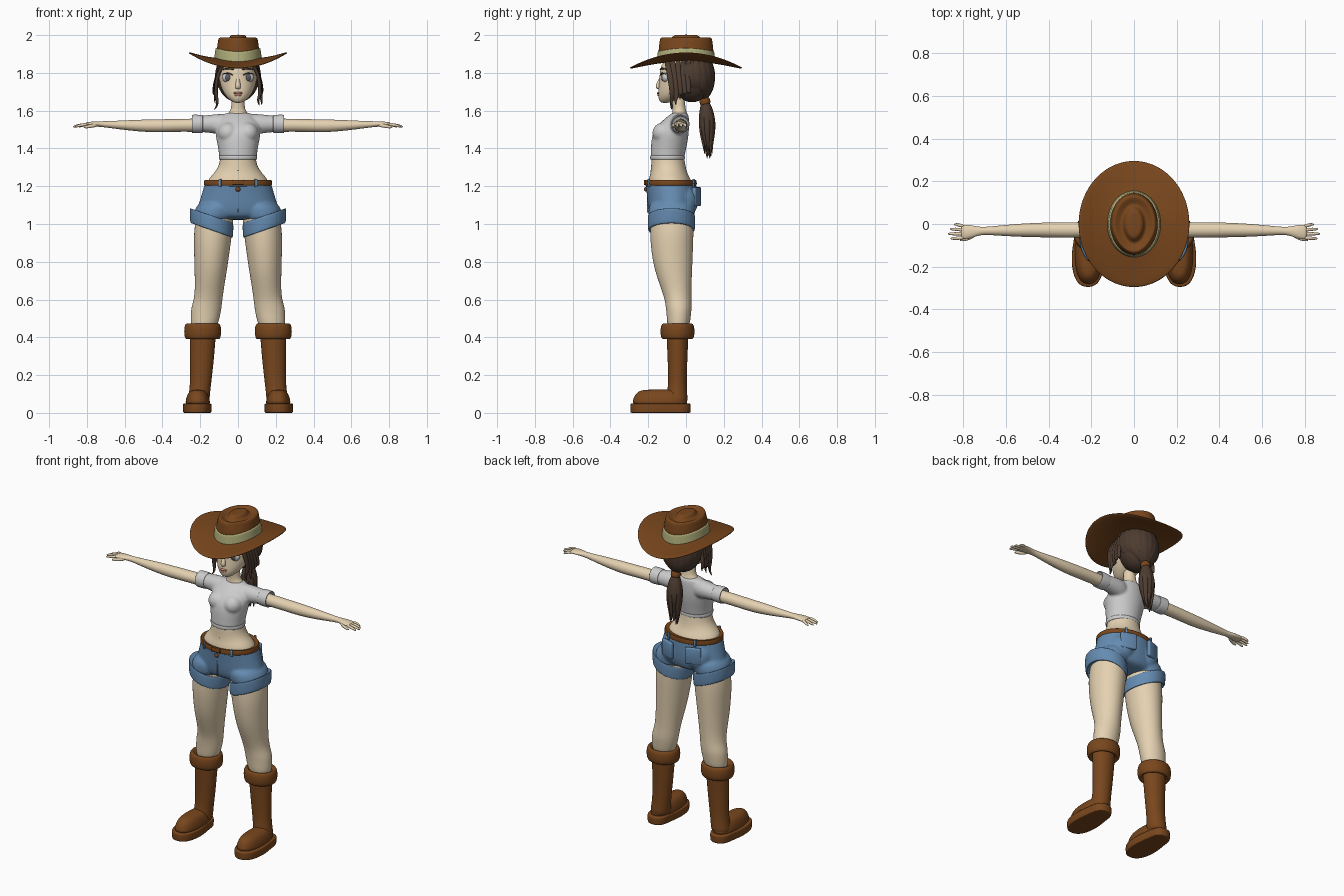
import bpy, bmesh, math, random
from mathutils import Vector, Matrix
random.seed(4)


def mat(name, r, g, b):
    m = bpy.data.materials.new(name)
    m.diffuse_color = (r, g, b, 1)
    return m


SKIN = mat("skin", .78, .64, .44)
BROWN = mat("leather", .19, .062, .012)
DENIM = mat("denim", .13, .26, .44)
HAIR = mat("hair", .075, .045, .03)
BAND = mat("hat_band", .44, .43, .2)
LIP = mat("lip", .6, .28, .2)
WHITE = mat("eye_white", .8, .8, .78)
IRIS = mat("iris", .1, .1, .12)


def finish(name, bm, m=None, mirror=False, sub=0):
    bmesh.ops.recalc_face_normals(bm, faces=bm.faces)
    for f in bm.faces:
        f.smooth = True
    me = bpy.data.meshes.new(name)
    bm.to_mesh(me)
    bm.free()
    ob = bpy.data.objects.new(name, me)
    bpy.context.collection.objects.link(ob)
    if m:
        me.materials.append(m)
    if mirror:
        ob.modifiers.new("mirror", 'MIRROR').use_mirror_merge = False
    if sub:
        s = ob.modifiers.new("subsurf", 'SUBSURF')
        s.levels = s.render_levels = sub
    return ob


def sweep(name, st, m=None, t=None, u=(1, 0, 0), n=20, mirror=False, sub=2, p=2.0):
    """Loft superellipse rings; each station is x, y, z, radius_u, radius_v."""
    bm = bmesh.new()
    rings = []
    k = 1 / (2 / 3 + math.cos(2 * math.pi / n) / 3)
    for i, (x, y, z, a, b) in enumerate(st):
        if t:
            T = Vector(t)
        else:
            T = (Vector(st[min(i + 1, len(st) - 1)][:3]) - Vector(st[max(i - 1, 0)][:3])).normalized()
        U = (Vector(u) - T * T.dot(Vector(u))).normalized()
        V = T.cross(U)
        ring = []
        for j in range(n):
            c, s = math.cos(2 * math.pi * j / n), math.sin(2 * math.pi * j / n)
            c, s = (math.copysign(abs(w) ** (2 / p), w) for w in (c, s))
            ring.append(bm.verts.new(Vector((x, y, z)) + (U * a * c + V * b * s) * k))
        rings.append(ring)
    for r, q in zip(rings, rings[1:]):
        for j in range(n):
            bm.faces.new((r[j], r[(j + 1) % n], q[(j + 1) % n], q[j]))
    bm.faces.new(rings[0])
    bm.faces.new(rings[-1])
    return finish(name, bm, m, mirror, sub)


def column(name, rows, m=None, x=0, **kw):
    """Vertical loft with level rings; each row is z, y, radius_x, radius_y (, x)."""
    return sweep(name, [((r[4] if len(r) > 4 else x), r[1], r[0], r[2], r[3]) for r in rows],
                 m, t=(0, 0, 1), **kw)


def cuff(name, x, y, z0, z1, a0, b0, a1, b1, th, m=None, **kw):
    """Hollow rolled band from z1 (top) down to z0, with an inside wall."""
    return column(name, [(z1 - .012, y, a1 - th, b1 - th), (z1, y, a1 - .004, b1 - .004),
                         (z1 - .006, y, a1, b1), (z0 + .006, y, a0, b0), (z0, y, a0 - .004, b0 - .004),
                         (z0, y, a0 - th, b0 - th), (z0 + .025, y, a0 - th, b0 - th)], m, x=x, **kw)


def ball(name, c, r, m=None, mirror=False):
    bm = bmesh.new()
    bmesh.ops.create_uvsphere(bm, u_segments=28, v_segments=18, radius=1,
                              matrix=Matrix.Translation(c) @ Matrix.Diagonal((*r, 1)))
    return finish(name, bm, m, mirror)


def box(name, c, s, m, rz=0, mirror=False):
    bm = bmesh.new()
    bmesh.ops.create_cube(bm, size=1, matrix=Matrix.Translation(c) @ Matrix.Rotation(rz, 4, 'Z')
                          @ Matrix.Diagonal((*s, 1)))
    bmesh.ops.bevel(bm, geom=bm.edges[:], offset=min(s) * .3, segments=2, affect='EDGES', profile=.5)
    return finish(name, bm, m, mirror)


def bend(ob, f):
    for v in ob.data.vertices:
        v.co = f(v.co)
    return ob


def fuse(name, obs, m, voxel=.007):
    """Melt overlapping pieces into one continuous surface."""
    dg = bpy.context.evaluated_depsgraph_get()
    dg.update()
    bm = bmesh.new()
    for o in obs:
        bm.from_object(o, dg)
    for o in obs:
        bpy.data.objects.remove(o)
    ob = finish(name, bm, m)
    r = ob.modifiers.new("remesh", 'REMESH')
    r.mode, r.voxel_size, r.use_smooth_shade = 'VOXEL', voxel, True
    ob.modifiers.new("smooth", 'SMOOTH').iterations = 6
    return ob


# hat: saddle-shaped brim, band, pinched crown
saddle = lambda v: Vector((v.x, v.y, v.z + .6 * v.x ** 2 - .46 * v.y ** 2))
bend(column("hat_brim", [(1.86, 0, .06, .08), (1.86, 0, .13, .16), (1.859, 0, .2, .235), (1.86, 0, .257, .293),
                         (1.866, 0, .261, .297), (1.872, 0, .256, .292), (1.869, 0, .2, .235),
                         (1.87, 0, .13, .16), (1.875, 0, .1, .13)], BROWN, n=28), saddle)
bend(column("hat_band", [(1.862, 0, .1, .13), (1.863, 0, .126, .156), (1.87, 0, .126, .156), (1.918, 0, .119, .15),
                         (1.924, 0, .118, .149), (1.924, 0, .09, .12)], BAND, n=28), saddle)
bend(column("hat_crown", [(1.86, 0, .118, .15), (1.93, 0, .112, .144), (1.965, 0, .106, .14), (1.984, 0, .103, .136),
                          (1.989, 0, .092, .126), (1.978, 0, .073, .105), (1.972, 0, .058, .09),
                          (1.982, 0, .047, .078), (2.0, 0, .04, .066), (2.002, 0, .02, .04)], BROWN, n=28),
     lambda v: Vector((v.x * (1 + 1.3 * min(v.y + .03, 0) * (v.z > 1.95)), v.y, v.z)))

# head and face
column("head", [(1.641, -.112, .012, .016), (1.648, -.103, .034, .036), (1.675, -.083, .064, .066),
                (1.715, -.052, .088, .094), (1.77, -.02, .101, .12), (1.83, -.005, .103, .132),
                (1.88, 0, .085, .11)], SKIN)
sweep("nose", [(0, -.12, 1.79, .01, .012), (0, -.137, 1.75, .011, .014), (0, -.149, 1.727, .015, .016),
               (0, -.142, 1.715, .013, .01)], SKIN, n=10)
ball("upper_lip", (0, -.143, 1.693), (.025, .011, .007), LIP)
ball("lower_lip", (0, -.14, 1.683), (.021, .012, .008), LIP)
ball("eye", (.052, -.106, 1.776), (.032, .022, .027), WHITE, True)
ball("iris", (.052, -.119, 1.776), (.019, .012, .02), IRIS, True)
sweep("eyelid", [(.02, -.134, 1.783, .002, .003), (.05, -.131, 1.803, .004, .005), (.085, -.105, 1.792, .002, .003)],
      HAIR, u=(0, 0, 1), n=8, mirror=True)
sweep("eyebrow", [(.02, -.139, 1.818, .005, .004), (.055, -.126, 1.826, .005, .004), (.085, -.1, 1.816, .002, .003)],
      HAIR, u=(0, 0, 1), n=8, mirror=True)
column("neck", [(1.5, -.035, .07, .04), (1.575, -.033, .062, .042), (1.597, -.035, .042, .036),
                (1.62, -.037, .034, .033), (1.7, -.045, .034, .034)], SKIN)

# hair: cap, strands gathered to the tie, face-framing locks, ponytail
ball("hair_cap", (0, .032, 1.78), (.113, .114, .135), HAIR)
TIE = Vector((0, .1, 1.655))
for i in range(13):
    az = math.radians(-115 + 230 * i / 12)
    d = Vector((math.sin(az), math.cos(az), 0))
    c = Vector((0, .032, 0))
    pts = [c + d * .085 + Vector((0, 0, 1.885)), c + d * .112 + Vector((0, 0, 1.81)),
           c + d * .108 + Vector((0, 0, 1.745 + random.uniform(-.01, .01)))]
    pts += [pts[2].lerp(TIE, .5) + d * .014, TIE]
    side = Vector((d.y, -d.x, .01))
    sweep("hair_strand", [(*q, w, w * .45) for q, w in zip(pts, (.018, .03, .03, .02, .01))],
          HAIR, u=side, n=8, sub=2)
for s in (-1, 1):
    for i in range(5):
        y = -.075 + i * .022
        z = 1.6 + i * .015 + random.uniform(0, .03) + (.01 if s > 0 else 0)
        w = .018 - i * .001
        sweep("side_lock", [(s * (.055 + i * .012), y - .03 + i * .01, 1.875, .012, .008),
                            (s * .1, y - .012, 1.815, w, .009), (s * (.116 + i * .002), y, 1.745, w, .01),
                            (s * (.117 + i * .003), y + .005, 1.68, w * .8, .009),
                            (s * (.108 + random.uniform(-.01, .018)), y - .004, z + .03, .008, .006),
                            (s * (.11 + random.uniform(-.01, .02)), y, z, .002, .002)],
              HAIR, u=(0, 1, 0), n=8)
sweep("ponytail", [(0, .09, 1.67, .022, .022), (0, .1, 1.645, .02, .02), (0, .108, 1.6, .04, .038),
                   (0, .112, 1.54, .048, .043), (0, .113, 1.47, .036, .032), (0, .115, 1.41, .016, .014),
                   (0, .12, 1.36, .004, .004)], HAIR, n=14)
for i in range(9):
    a = 2 * math.pi * i / 9
    c, s = math.cos(a), math.sin(a)
    end = random.uniform(1.34, 1.44)
    sweep("ponytail_strand", [(c * .012, .1 + s * .012, 1.645, .008, .006), (c * .036, .11 + s * .032, 1.58, .018, .012),
                              (c * .04, .113 + s * .035, 1.5, .016, .011),
                              (c * .024, .115 + s * .02, end + .04, .008, .006),
                              (c * .02, .12 + s * .02, end, .002, .002)], HAIR, u=(-s, c, .01), n=8)
sweep("hair_tie", [(0, .093, 1.668, .02, .02), (0, .096, 1.662, .029, .029), (0, .104, 1.636, .029, .029),
                   (0, .106, 1.63, .02, .02)], BROWN, n=14)

# cropped shirt with sleeves
torso = column("torso", [(1.592, -.032, .058, .038), (1.578, -.036, .08, .05), (1.545, -.056, .108, .072),
                         (1.5, -.077, .122, .093), (1.45, -.086, .115, .097), (1.39, -.094, .102, .092),
                         (1.355, -.098, .1, .09), (1.35, -.098, .098, .088)])
bust = ball("bust", (.052, -.12, 1.482), (.055, .058, .055), None, True)
arm = sweep("sleeve", [(.03, -.04, 1.525, .05, .06), (.12, -.034, 1.53, .052, .052), (.17, -.03, 1.53, .045, .044),
                       (.22, -.03, 1.53, .045, .044)], None, t=(1, 0, 0), u=(0, 1, 0), mirror=True)
fuse("shirt", [torso, bust, arm], None)
cuff("shirt_hem", 0, -.098, 1.34, 1.365, .102, .092, .102, .092, .008)
sweep("sleeve_cuff", [(.185, -.03, 1.53, .04, .04), (.186, -.03, 1.53, .047, .047), (.192, -.03, 1.53, .048, .048),
                      (.24, -.03, 1.53, .049, .049), (.245, -.03, 1.53, .047, .047), (.245, -.03, 1.53, .041, .041),
                      (.225, -.03, 1.53, .04, .04)], None, t=(1, 0, 0), u=(0, 1, 0), mirror=True)

# arms and hands
sweep("arm", [(.17, -.028, 1.523, .034, .034), (.24, -.028, 1.523, .036, .035), (.34, -.028, 1.522, .036, .033),
              (.45, -.028, 1.519, .034, .035), (.57, -.03, 1.522, .029, .028), (.69, -.032, 1.527, .018, .017),
              (.725, -.033, 1.529, .019, .015), (.765, -.036, 1.53, .031, .013), (.8, -.037, 1.528, .034, .011),
              (.812, -.037, 1.526, .03, .007)], SKIN, t=(1, 0, 0), u=(0, 1, 0), mirror=True)
for i, L in enumerate((.845, .864, .874, .862)):
    y, w = -.01 - i * .018, -.002 - i * .022
    sweep("finger", [(.795, y, 1.527, .008, .008), (.82, (y + w) / 2, 1.526, .008, .008),
                     (L - .018, w, 1.52, .007, .007), (L, w, 1.514, .004, .004)],
          SKIN, u=(0, 1, 0), n=10, mirror=True)
sweep("thumb", [(.74, -.045, 1.526, .01, .009), (.77, -.066, 1.52, .01, .009), (.8, -.075, 1.514, .008, .007),
                (.818, -.076, 1.511, .004, .004)], SKIN, u=(0, 0, 1), n=10, mirror=True)

# bare waist and legs
column("waist", [(1.42, -.095, .085, .08), (1.345, -.096, .093, .087), (1.3, -.093, .104, .091),
                 (1.265, -.09, .13, .098), (1.235, -.086, .16, .112), (1.19, -.08, .165, .12)], SKIN)
ball("navel", (0, -.184, 1.283), (.003, .003, .006), HAIR)
column("leg", [(1.12, -.075, .095, .11, .11), (.97, -.075, .102, .115, .132), (.88, -.075, .096, .112, .137),
               (.76, -.068, .086, .1, .144), (.66, -.052, .076, .08, .151), (.6, -.042, .075, .07, .158),
               (.555, -.038, .08, .068, .168), (.51, -.038, .077, .063, .173), (.42, -.042, .065, .055, .185)],
       SKIN, mirror=True)

# denim shorts
hips = column("hips", [(1.225, -.08, .172, .133), (1.215, -.08, .175, .134), (1.17, -.076, .188, .132),
                       (1.11, -.073, .206, .13), (1.06, -.073, .222, .122), (1.02, -.073, .2, .1)])
seat = ball("seat", (.085, -.028, 1.12), (.085, .093, .095), None, True)
thigh = column("thigh", [(1.13, -.075, .105, .122, .1), (1.06, -.076, .112, .123, .125),
                         (1.0, -.076, .108, .12, .138)], mirror=True)
fuse("shorts", [hips, seat, thigh], DENIM)
bend(cuff("shorts_cuff", .14, -.077, .965, 1.045, .114, .125, .116, .126, .014, DENIM, mirror=True),
     lambda v: Vector((v.x, v.y, v.z + (v.x - .135) * .35)))
cuff("waistband", 0, -.08, 1.198, 1.232, .178, .136, .172, .132, .02, DENIM)
cuff("belt", 0, -.08, 1.203, 1.236, .181, .138, .179, .136, .01, BROWN)
box("buckle", (0, -.217, 1.22), (.06, .012, .026), BROWN)
ball("button", (0, -.212, 1.184), (.013, .01, .013), BROWN)
box("fly_seam", (0, -.203, 1.12), (.006, .008, .12), DENIM)
box("back_pocket", (.088, .056, 1.145), (.092, .022, .1), DENIM, math.radians(-20), True)
for x, y in ((.095, -.197), (.09, .04)):
    box("belt_loop", (x, y, 1.217), (.014, .012, .044), DENIM, 0.3 if y < 0 else -.3, True)

# boots
column("boot_shaft", [(.44, -.045, .072, .06, .187), (.38, -.045, .067, .056, .187), (.26, -.045, .062, .051, .192),
                      (.15, -.045, .055, .048, .198), (.09, -.048, .056, .055, .206), (.04, -.05, .06, .06, .212)],
       BROWN, mirror=True)
column("boot_cuff", [(.42, -.045, .06, .055), (.392, -.045, .075, .065), (.388, -.045, .088, .08),
                     (.408, -.045, .098, .09), (.455, -.045, .098, .09), (.476, -.045, .088, .08),
                     (.47, -.045, .074, .064), (.45, -.045, .066, .056)], BROWN, x=.187, mirror=True)
column("boot_foot", [(.035, -.137, .066, .147), (.065, -.138, .064, .144), (.095, -.138, .056, .132),
                     (.115, -.138, .042, .112), (.124, -.138, .022, .08)], BROWN, x=.213, mirror=True, p=2.4)
bend(column("boot_sole", [(.0, -.135, .06, .14), (.0, -.135, .074, .156), (.004, -.135, .077, .159),
                          (.044, -.135, .078, .16), (.05, -.135, .075, .157), (.05, -.135, .05, .13)],
            BROWN, x=.216, mirror=True, p=2.5),
     lambda v: Vector((.216 + (v.x - .216) * (1 - .14 * math.exp(-((v.y + .07) / .05) ** 2)), v.y, v.z)))
